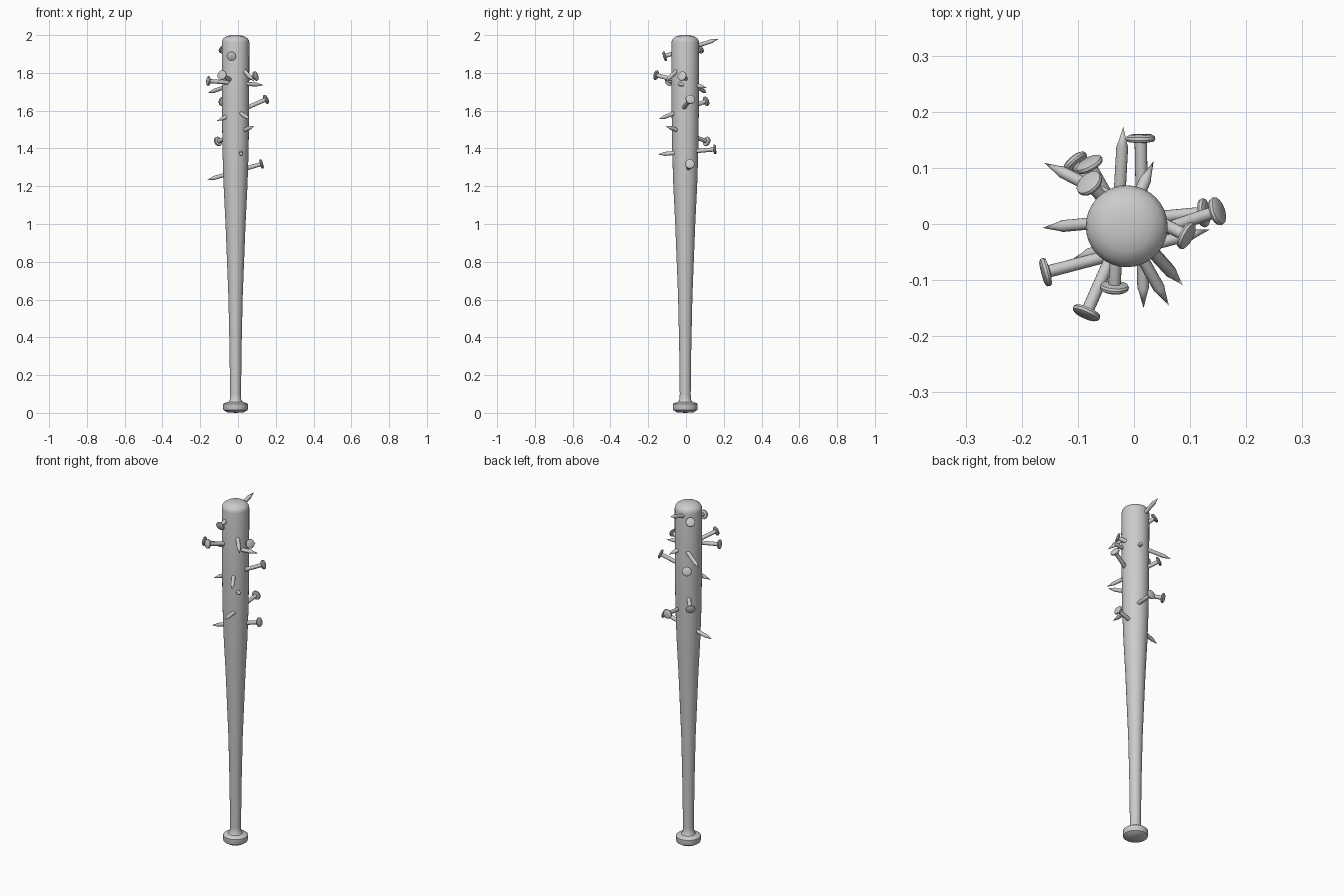
import bpy, bmesh, math
from mathutils import Vector

cube = bpy.data.objects.get("Cube")
if cube:
    bpy.data.objects.remove(cube, do_unlink=True)

grey = bpy.data.materials.new("plain grey")
grey.use_nodes = True
COLOUR = (0.6, 0.6, 0.6, 1)
grey.diffuse_color = COLOUR
grey.node_tree.nodes["Principled BSDF"].inputs["Base Color"].default_value = COLOUR


def lathe(name, profile, sides):
    """Revolve (radius, height) points about z; zero radius makes a pole."""
    bm = bmesh.new()
    rings = []
    for r, z in profile:
        count = sides if r > 0 else 1
        rings.append([bm.verts.new((r * math.cos(math.tau * i / sides),
                                    r * math.sin(math.tau * i / sides), z))
                      for i in range(count)])
    for a, b in zip(rings, rings[1:]):
        for i in range(sides):
            j = (i + 1) % sides
            quad = [a[i % len(a)], a[j % len(a)], b[j % len(b)], b[i % len(b)]]
            bm.faces.new(list(dict.fromkeys(quad)))
    bmesh.ops.recalc_face_normals(bm, faces=bm.faces)
    mesh = bpy.data.meshes.new(name)
    bm.to_mesh(mesh)
    bm.free()
    mesh.materials.append(grey)
    obj = bpy.data.objects.new(name, mesh)
    bpy.context.collection.objects.link(obj)
    bpy.ops.object.select_all(action='DESELECT')
    obj.select_set(True)
    bpy.context.view_layer.objects.active = obj
    bpy.ops.object.shade_smooth_by_angle(angle=math.radians(35))
    return obj


# Bat: knob, thin grip, long taper, barrel and rounded end
bat = lathe("bat", [
    (0, 0), (0.045, 0.003), (0.064, 0.015), (0.066, 0.022), (0.066, 0.047),
    (0.06, 0.052), (0.038, 0.058), (0.03, 0.072), (0.029, 0.1), (0.032, 0.35),
    (0.038, 0.62), (0.053, 1.0), (0.063, 1.2), (0.069, 1.38), (0.072, 1.6),
    (0.073, 1.96), (0.071, 1.971), (0.064, 1.983), (0.045, 1.995),
    (0.018, 2.0), (0, 2.0)], 32)
bat.location = (-0.013, -0.004, 0)

# Nails driven right through the barrel: head centre, tip
NAILS = [
    ((-0.035, -0.114, 1.888), (-0.019, 0.173, 1.98)),
    ((-0.08, 0.073, 1.926), (0.087, -0.109, 1.755)),
    ((-0.085, -0.159, 1.788), (0.035, 0.112, 1.72)),
    ((-0.158, -0.086, 1.757), (0.135, -0.01, 1.735)),
    ((0.094, -0.021, 1.783), (-0.16, 0.109, 1.693)),
    ((0.149, 0.023, 1.66), (-0.113, -0.065, 1.545)),
    ((-0.08, 0.107, 1.65), (0.062, -0.145, 1.555)),
    ((-0.106, 0.11, 1.437), (0.087, -0.109, 1.52)),
    ((0.012, 0.153, 1.395), (0.017, -0.15, 1.368)),
    ((0.125, 0.02, 1.318), (-0.163, -0.007, 1.233)),
]
for head, tip in NAILS:
    head, tip = Vector(head), Vector(tip)
    length = (tip - head).length
    nail = lathe("nail", [
        (0, -0.006), (0.02, -0.006), (0.025, -0.003), (0.026, 0.002),
        (0.024, 0.006), (0.011, 0.008), (0.0105, length - 0.037),
        (0.008, length - 0.03), (0, length)], 16)
    nail.location = head
    nail.rotation_euler = (tip - head).to_track_quat('Z', 'Y').to_euler()
